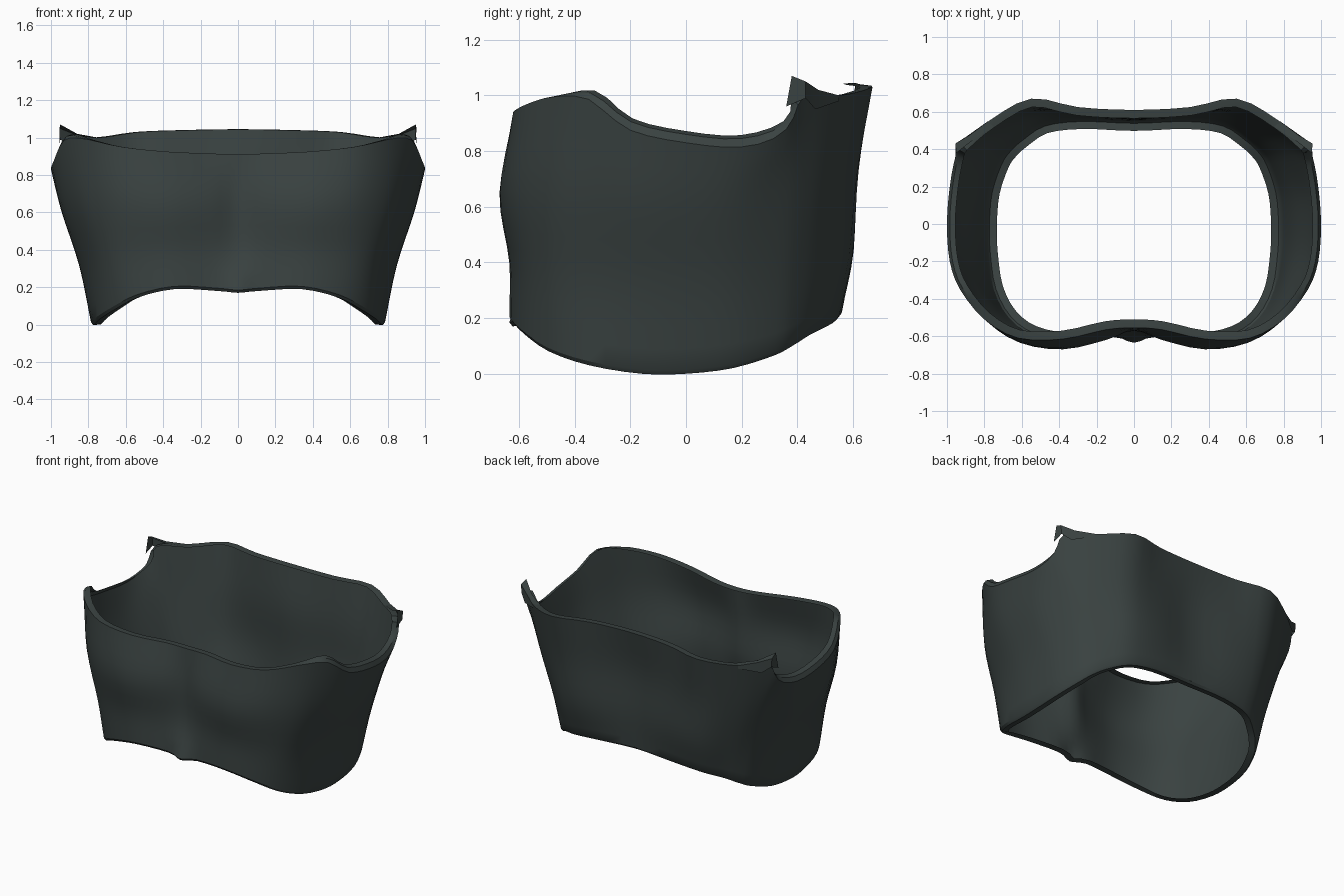
import bpy
from mathutils import Vector

cube = bpy.data.objects.get("Cube")
if cube:
    bpy.data.objects.remove(cube, do_unlink=True)

# Dark cloth colour
cloth = bpy.data.materials.new("dark_grey_green_cloth")
cloth.use_nodes = True
colour = (0.042, 0.055, 0.053, 1)
cloth.diffuse_color = colour
shader = cloth.node_tree.nodes["Principled BSDF"]
shader.inputs["Base Color"].default_value = colour
shader.inputs["Roughness"].default_value = 0.9

# Half outlines of the garment, from front centre round the side to back centre
hem = [(0, -.635, .17), (.11, -.605, .18), (.34, -.635, .19), (.54, -.595, .145), (.67, -.5, .08),
       (.75, -.35, .03), (.78, -.16, 0), (.785, 0, 0), (.77, .17, .02), (.72, .32, .065),
       (.675, .39, .1), (.605, .455, .14), (.48, .535, .18), (.28, .56, .205), (0, .55, .215)]
waist = [(0, -.57, .4), (.15, -.6, .4), (.36, -.635, .4), (.57, -.6, .38), (.71, -.51, .35),
         (.79, -.36, .33), (.84, -.17, .32), (.85, 0, .32), (.835, .17, .33), (.78, .33, .35),
         (.735, .405, .37), (.665, .48, .39), (.52, .585, .42), (.3, .6, .45), (0, .56, .46)]
chest = [(0, -.57, .66), (.15, -.62, .66), (.38, -.67, .65), (.61, -.635, .66), (.78, -.52, .66),
         (.87, -.38, .65), (.935, -.19, .62), (.945, 0, .61), (.93, .17, .62), (.88, .33, .66),
         (.83, .42, .68), (.74, .51, .7), (.55, .615, .72), (.3, .6, .74), (0, .56, .75)]
rim = [(0, -.555, .91), (.15, -.565, .915), (.38, -.615, .925), (.62, -.61, .95), (.8, -.51, .99),
       (.93, -.35, 1.02), (.985, -.2, .92), (1, 0, .875), (.985, .2, .86), (.955, .36, .91),
       (.925, .425, 1.015), (.77, .555, 1), (.55, .67, 1.03), (.3, .625, 1.04), (0, .61, 1.045)]


def blend(a, b, c, d, t):
    """Smooth curve between b and c."""
    return b + t * ((c - a) / 2 + t * ((a - b * 2.5 + c * 2 - d / 2)
                    + t * ((b - c) * 1.5 + (d - a) / 2)))


def closed_loop(half, steps):
    pts = [Vector(p) for p in half]
    pts += [Vector((-p.x, p.y, p.z)) for p in reversed(pts[1:-1])]
    n = len(pts)
    return [blend(pts[i - 1], pts[i], pts[(i + 1) % n], pts[(i + 2) % n], s / steps)
            for i in range(n) for s in range(steps)]


def loft(loops, steps):
    """Extra rings between the given ones, with free ends."""
    first = [a * 2 - b for a, b in zip(loops[0], loops[1])]
    last = [a * 2 - b for a, b in zip(loops[-1], loops[-2])]
    ext = [first] + loops + [last]
    rings = []
    for k in range(len(loops) - 1):
        for s in range(steps):
            rings.append([blend(*q, s / steps) for q in zip(*ext[k:k + 4])])
    return rings + [loops[-1]]


def shifted(loop, inward, up):
    """Copy of a loop moved towards its inside and vertically."""
    n = len(loop)
    out = []
    for i, p in enumerate(loop):
        t = loop[(i + 1) % n] - loop[i - 1]
        out.append(p + Vector((-t.y, t.x, 0)).normalized() * inward + Vector((0, 0, up)))
    return out


def lowered_sides(loop, amount):
    """Drop the loop at the armpits, fading out towards front and back."""
    return [p - Vector((0, 0, amount * min(1, max(0, (.5 - abs(p.y)) / .2)))) for p in loop]


def make(name, verts, faces):
    mesh = bpy.data.meshes.new(name)
    mesh.from_pydata([tuple(v) for v in verts], [], faces)
    mesh.materials.append(cloth)
    obj = bpy.data.objects.new(name, mesh)
    bpy.context.collection.objects.link(obj)
    bpy.ops.object.select_all(action="DESELECT")
    obj.select_set(True)
    bpy.context.view_layer.objects.active = obj
    bpy.ops.object.shade_smooth_by_angle()


# Wrapped chest garment: a thin sheet whose hem and rim are turned inward
low, mid, high, top = [closed_loop(half, 3) for half in (hem, waist, chest, rim)]
wall = loft([shifted(low, 0, .015), mid, high, lowered_sides(top, .045)], 4)
rings = [shifted(low, .052, .005), shifted(low, .012, 0)] + wall
rings += [lowered_sides(shifted(top, .015, 0), .015), shifted(top, .045, -.003)]
n = len(rings[0])
faces = [(r * n + i, r * n + (i + 1) % n, (r + 1) * n + (i + 1) % n, (r + 1) * n + i)
         for r in range(len(rings) - 1) for i in range(n)]
make("chest_wrap", [p for ring in rings for p in ring], faces)

# Torn strap ends rising from the rear corners of the rim: outer edge, then inner edge
strap = [(.95, .43, .99), (.9, .465, .95), (.78, .55, .98),
         (.955, .43, 1.05), (.88, .475, 1.02), (.78, .55, 1),
         (.955, .36, .96), (.95, .38, 1.07), (.86, .45, 1.02), (.75, .52, 1)]
strap_faces = [(0, 1, 4, 3), (1, 2, 5, 4), (3, 4, 8, 7), (4, 5, 9, 8), (0, 3, 7, 6)]
for name, side in (("left_strap_end", 1), ("right_strap_end", -1)):
    make(name, [(x * side, y, z) for x, y, z in strap], [f[::side] for f in strap_faces])
